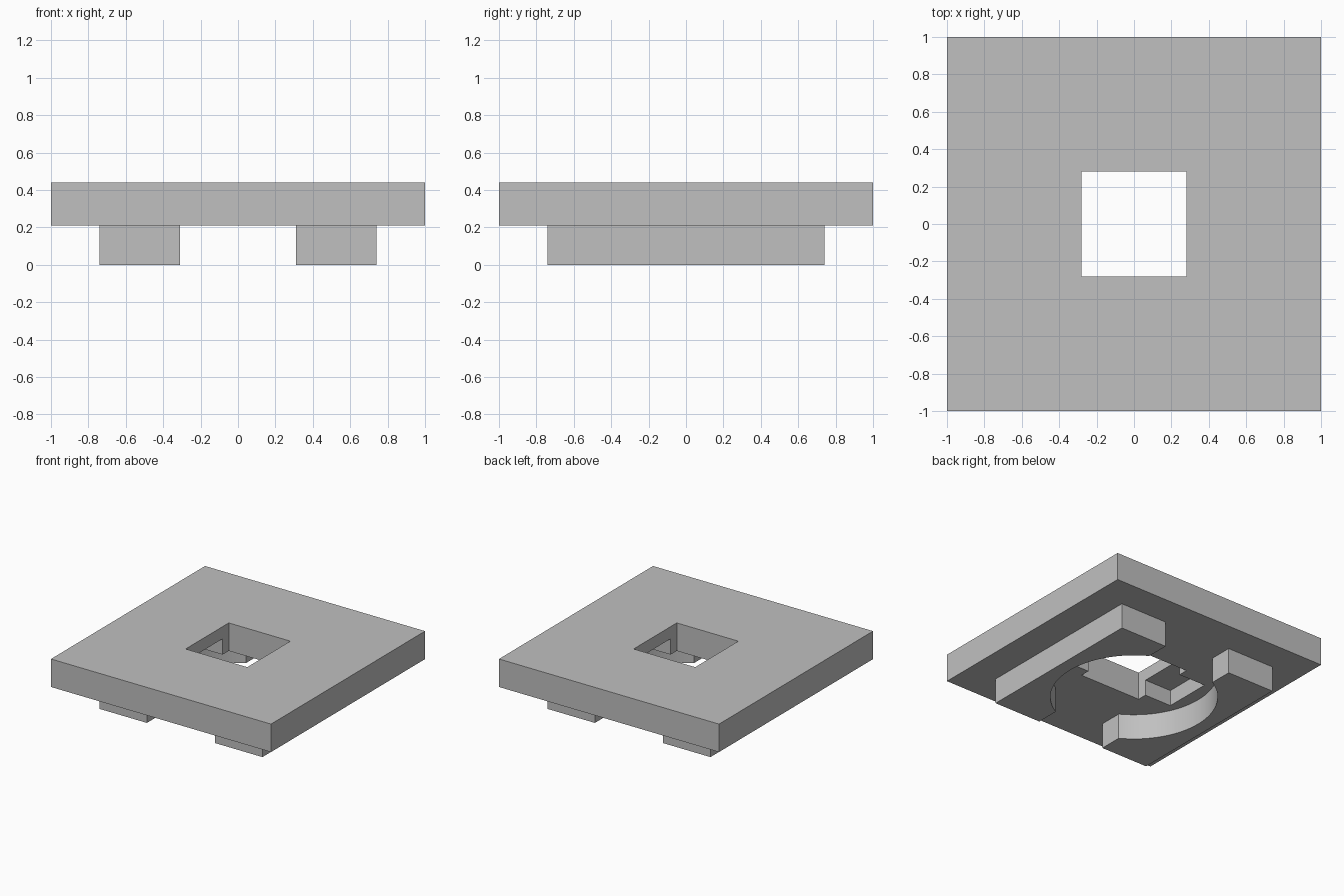
import bpy
import math

cube = bpy.data.objects.get("Cube")
if cube:
    bpy.data.objects.remove(cube, do_unlink=True)

PLATE_BOTTOM, PLATE_TOP = 0.21, 0.44
RING_RADIUS = 0.63

grey = bpy.data.materials.new("plain grey")
grey.use_nodes = True
colour = (0.53, 0.53, 0.53, 1)
grey.diffuse_color = colour
grey.node_tree.nodes["Principled BSDF"].inputs["Base Color"].default_value = colour


def box(name, x, y, z):
    """Box spanning the given (low, high) ranges."""
    spans = (x, y, z)
    bpy.ops.mesh.primitive_cube_add(size=1, location=[(a + b) / 2 for a, b in spans])
    obj = bpy.context.object
    obj.name = name
    obj.scale = [b - a for a, b in spans]
    bpy.ops.object.transform_apply(location=True, rotation=False, scale=True)
    obj.data.materials.append(grey)
    return obj


def cut(target, cutter):
    """Subtract the cutter from the target, then discard it."""
    cutter.hide_render = True
    mod = target.modifiers.new("cut", "BOOLEAN")
    mod.operation = "DIFFERENCE"
    mod.solver = "EXACT"
    mod.object = cutter
    bpy.context.view_layer.objects.active = target
    bpy.ops.object.modifier_apply(modifier=mod.name)
    bpy.data.objects.remove(cutter, do_unlink=True)


# Square plate with a through hole and a shallow slot across its underside
plate = box("plate", (-1, 1), (-1, 1), (PLATE_BOTTOM, PLATE_TOP))
cut(plate, box("hole_cutter", (-0.28, 0.28), (-0.28, 0.28), (0, 1)))
cut(plate, box("slot_cutter", (-0.525, 0.525), (-0.2, 0.2), (0, 0.34)))

# Two rails under the plate, scooped out by a shared round recess
for name, side in (("left_rail", 1), ("right_rail", -1)):
    rail = box(name, sorted((side * 0.31, side * 0.74)), (-0.74, 0.74), (0, PLATE_BOTTOM))
    bpy.ops.mesh.primitive_cylinder_add(vertices=96, radius=RING_RADIUS, depth=1)
    scoop = bpy.context.object
    scoop.data.materials.append(grey)
    cut(rail, scoop)
    bpy.ops.object.select_all(action="DESELECT")
    rail.select_set(True)
    bpy.context.view_layer.objects.active = rail
    bpy.ops.object.shade_smooth_by_angle(angle=math.radians(30))
